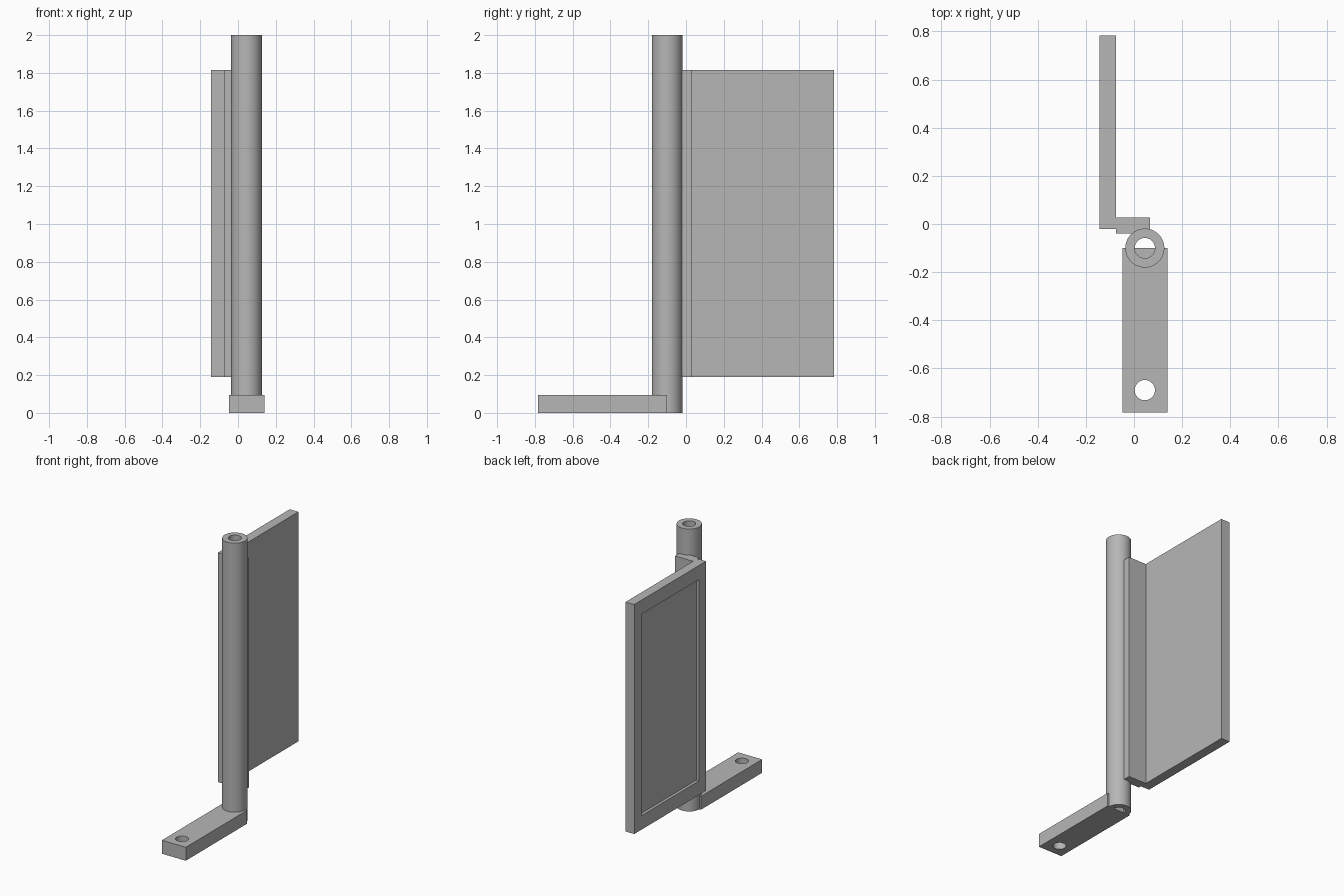
import bpy
import bmesh
from math import cos, sin, pi, radians
from mathutils import Vector

cube = bpy.data.objects.get("Cube")
if cube:
    bpy.data.objects.remove(cube, do_unlink=True)

grey = bpy.data.materials.new("plain grey")
grey.use_nodes = True
colour = (0.47, 0.47, 0.47, 1)
grey.diffuse_color = colour
grey.node_tree.nodes["Principled BSDF"].inputs["Base Color"].default_value = colour


def circle(x, y, radius, sides=64):
    return [(x + radius * cos(2 * pi * i / sides),
             y + radius * sin(2 * pi * i / sides)) for i in range(sides)]


def rectangle(x0, x1, y0, y1):
    return [(x0, y0), (x1, y0), (x1, y1), (x0, y1)]


def finish(name, bm, smooth=False):
    bmesh.ops.recalc_face_normals(bm, faces=bm.faces)
    mesh = bpy.data.meshes.new(name)
    bm.to_mesh(mesh)
    bm.free()
    mesh.materials.append(grey)
    obj = bpy.data.objects.new(name, mesh)
    bpy.context.collection.objects.link(obj)
    if smooth:
        bpy.ops.object.select_all(action="DESELECT")
        obj.select_set(True)
        bpy.context.view_layer.objects.active = obj
        bpy.ops.object.shade_smooth_by_angle(angle=radians(30))
    return obj


def prism(loops, z0, z1):
    """Extrude an outline, with optional holes, from z0 to z1."""
    bm = bmesh.new()
    for loop in loops:
        verts = [bm.verts.new((x, y, z0)) for x, y in loop]
        for a, b in zip(verts, verts[1:] + verts[:1]):
            bm.edges.new((a, b))
    bmesh.ops.triangle_fill(bm, use_beauty=True, edges=bm.edges[:], normal=(0, 0, 1))
    top = bmesh.ops.extrude_face_region(bm, geom=bm.faces[:], use_keep_orig=True)
    moved = [g for g in top["geom"] if isinstance(g, bmesh.types.BMVert)]
    bmesh.ops.translate(bm, verts=moved, vec=(0, 0, z1 - z0))
    return bm


POST = (0.045, -0.10)
BORE = 0.042
LOW, HIGH = 0.19, 1.815

# Hollow upright post
finish("post_tube", prism([circle(*POST, 0.081), circle(*POST, BORE)], 0, 2), True)

# Foot bar with a fixing hole, closing the front half of the bore
finish("foot_bar", prism([rectangle(-0.048, 0.139, -0.783, -0.10),
                          circle(POST[0], -0.69, BORE)], 0, 0.095), True)

# Flange joining the panel to the post
finish("panel_flange", prism([rectangle(-0.075, 0.066, -0.04, 0.028)], LOW, HIGH))

# Panel with a shallow framed recess on its outer face
bm = prism([rectangle(-0.143, -0.075, -0.02, 0.783)], LOW, HIGH)
bmesh.ops.recalc_face_normals(bm, faces=bm.faces)
outer = min(bm.faces, key=lambda f: f.calc_center_median().x)
# Join the caps' triangles so the outer side is a clean rectangle
bmesh.ops.dissolve_limit(bm, angle_limit=0.01, verts=bm.verts[:], edges=bm.edges[:])
outer = min(bm.faces, key=lambda f: f.calc_center_median().x)
for depth, margin_y, margin_z in ((0, 0.08, 0.10), (0.02, 0, 0)):
    centre = outer.calc_center_median()
    region = bmesh.ops.extrude_discrete_faces(bm, faces=[outer])
    outer = region["faces"][0]
    for v in outer.verts:
        side = v.co - centre
        v.co += Vector((depth,
                        -margin_y if side.y > 0 else margin_y,
                        -margin_z if side.z > 0 else margin_z))
finish("framed_panel", bm)
